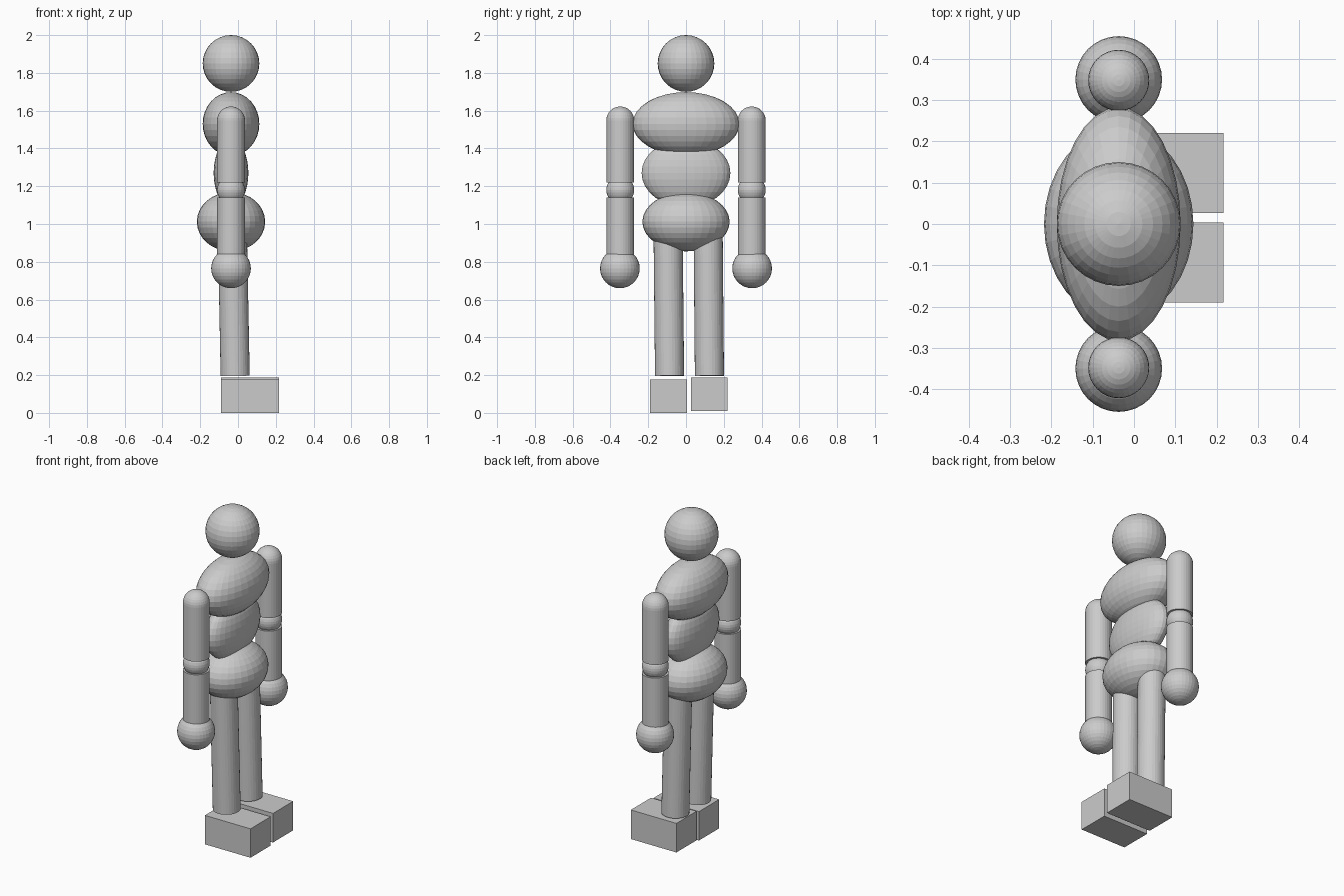
import bpy
from mathutils import Vector

if "Cube" in bpy.data.objects:
    bpy.data.objects.remove(bpy.data.objects["Cube"])

CX = -0.037  # body axis


def ball(name, loc, radii):
    bpy.ops.mesh.primitive_uv_sphere_add(segments=32, ring_count=16, radius=1, location=loc)
    ob = bpy.context.object
    ob.name = name
    ob.scale = radii
    return ob


def rod(name, a, b, r):
    a, b = Vector(a), Vector(b)
    bpy.ops.mesh.primitive_cylinder_add(vertices=32, radius=r, depth=(b - a).length,
                                        location=(a + b) / 2)
    ob = bpy.context.object
    ob.name = name
    ob.rotation_euler = Vector((0, 0, 1)).rotation_difference(b - a).to_euler()
    return ob


def box(name, lo, hi):
    lo, hi = Vector(lo), Vector(hi)
    bpy.ops.mesh.primitive_cube_add(size=1, location=(lo + hi) / 2)
    ob = bpy.context.object
    ob.name = name
    ob.scale = hi - lo
    return ob


# Head and torso
ball("head", (CX, 0, 1.85), (0.15, 0.15, 0.15))
ball("chest", (CX, 0, 1.53), (0.15, 0.283, 0.168))
ball("abdomen", (CX, 0, 1.27), (0.092, 0.235, 0.18))
ball("pelvis", (CX, 0, 1.012), (0.181, 0.231, 0.157))

# Arms
for side, s in (("left", -1), ("right", 1)):
    y = 0.348 * s
    ball(side + "_shoulder", (CX, y, 1.548), (0.074,) * 3)
    rod(side + "_upper_arm", (CX, y, 1.22), (CX, y, 1.548), 0.074)
    ball(side + "_elbow", (CX, y, 1.18), (0.074,) * 3)
    rod(side + "_forearm", (CX, y, 0.80), (CX, y, 1.14), 0.074)
    ball(side + "_hand", (CX, 0.35 * s, 0.765), (0.105,) * 3)

# Legs, leaning very slightly
rod("left_leg", (-0.015, -0.087, 0.196), (-0.03, -0.095, 0.97), 0.077)
rod("right_leg", (-0.015, 0.124, 0.196), (-0.03, 0.117, 0.97), 0.077)

# Feet
box("left_foot", (-0.09, -0.19, 0.0), (0.217, 0.004, 0.176))
box("right_foot", (-0.09, 0.027, 0.01), (0.217, 0.221, 0.187))
